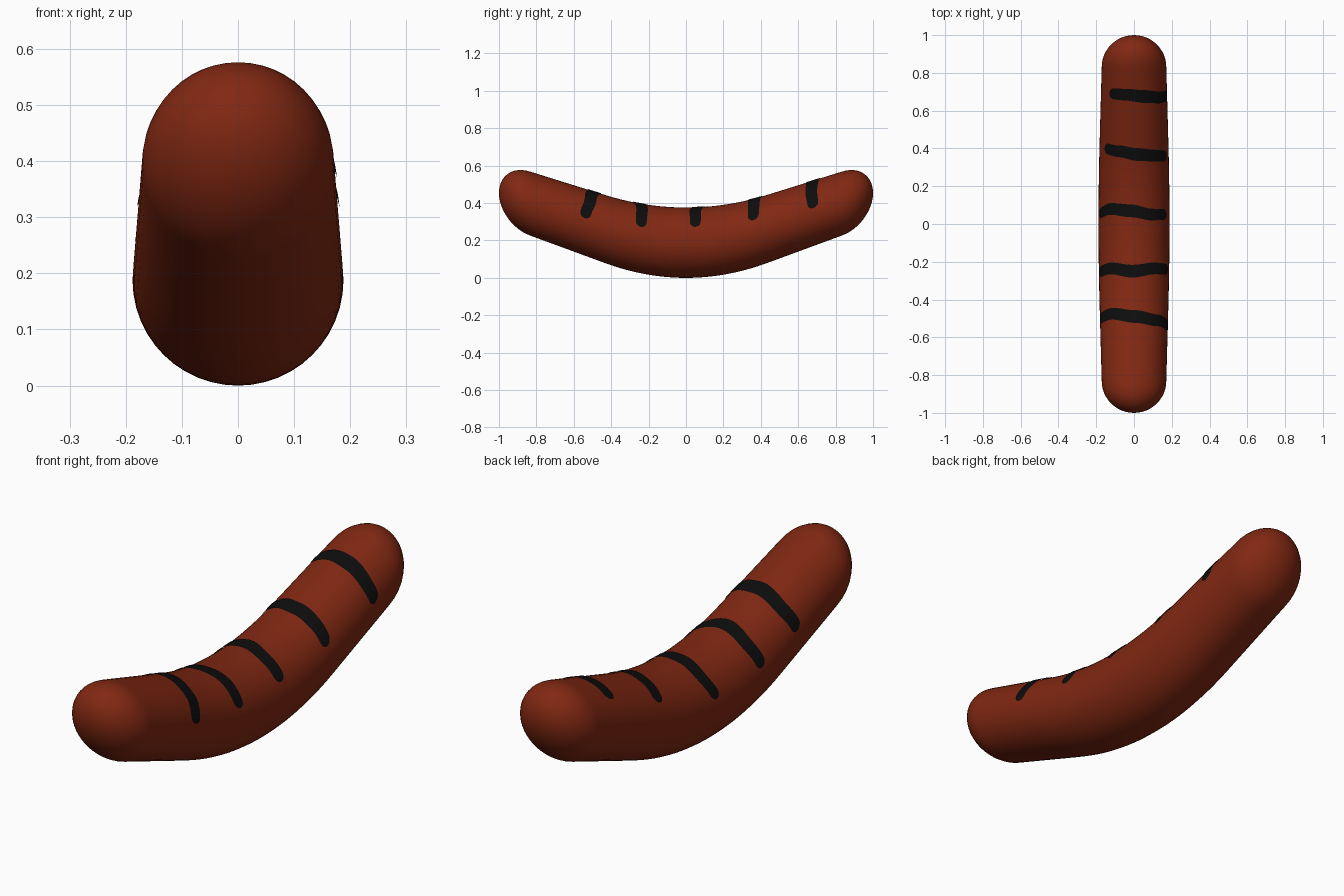
import bpy, bmesh, math

if "Cube" in bpy.data.objects:
    bpy.data.objects.remove(bpy.data.objects["Cube"])

END, CAP = 1.0, 0.83          # tip of the sausage and start of its round cap
R_MID, R_END = 0.188, 0.171   # radius at the middle and at the caps
SLOPE, BEND = 0.34, 0.436     # the ends rise straight, the middle is bent


def material(name, rgb):
    m = bpy.data.materials.new(name)
    m.diffuse_color = (*rgb, 1)
    m.use_nodes = True
    m.node_tree.nodes["Principled BSDF"].inputs["Base Color"].default_value = m.diffuse_color
    return m


def height(y):
    a = abs(y)
    rise = SLOPE * a * a / (2 * BEND) if a < BEND else SLOPE * (a - BEND / 2)
    return R_MID + rise


def radius(y):
    a = abs(y)
    if a < CAP:
        return R_MID + (R_END - R_MID) * (height(a) - R_MID) / (height(CAP) - R_MID)
    return R_END * math.sqrt(max(0, 1 - ((a - CAP) / (END - CAP)) ** 2))


def surface(y, angle, lift=0.0):
    """Point on the skin; angle is measured from the top towards +x."""
    r = radius(y) + lift
    return (r * math.sin(angle), y, height(y) + r * math.cos(angle))


def finish(bm, name, mat):
    bmesh.ops.recalc_face_normals(bm, faces=bm.faces)
    if sum(f.normal.z * f.calc_area() for f in bm.faces) < -1e-3:
        bmesh.ops.reverse_faces(bm, faces=bm.faces)
    for f in bm.faces:
        f.smooth = True
    me = bpy.data.meshes.new(name)
    bm.to_mesh(me)
    bm.free()
    me.materials.append(mat)
    ob = bpy.data.objects.new(name, me)
    bpy.context.collection.objects.link(ob)
    return ob


brown = material("grilled brown", (0.22, 0.021, 0.006))
black = material("char black", (0.004, 0.004, 0.004))

# Sausage: rings swept along y, closed with a point at each tip
SEG = 48
half = [CAP * i / 24 for i in range(25)]
half += [CAP + (END - CAP) * math.sin(math.pi / 2 * i / 12) for i in range(1, 12)]
ys = [-y for y in reversed(half[1:])] + half
bm = bmesh.new()
rings = [[bm.verts.new(surface(y, 2 * math.pi * k / SEG)) for k in range(SEG)] for y in ys]
for a, b in zip(rings, rings[1:]):
    for k in range(SEG):
        n = (k + 1) % SEG
        bm.faces.new((a[k], a[n], b[n], b[k]))
for ring, y in ((rings[0], -END), (rings[-1], END)):
    tip = bm.verts.new((0, y, height(y)))
    for k in range(SEG):
        bm.faces.new((ring[k], ring[(k + 1) % SEG], tip))
finish(bm, "sausage", brown)


# Grill marks: thin wavy strips with rounded ends, lying on the skin
def grill_mark(name, left, right, path):
    bm = bmesh.new()
    rows, n, across = [], 40, 4
    length = math.radians(right - left) * 0.18
    for i in range(n + 1):
        t = (1 - math.cos(math.pi * i / n)) / 2
        s = t * (len(path) - 1)
        k = min(int(s), len(path) - 2)
        u = s - k
        u = u * u * (3 - 2 * u)
        y = path[k] * (1 - u) + path[k + 1] * u
        w = 0.034 - 0.006 * abs(2 * t - 1)
        d = min(t, 1 - t) * length
        if d < w:
            w *= math.sqrt(max(0.004, 1 - (1 - d / w) ** 2))
        ang = math.radians(left + (right - left) * t)
        rows.append([bm.verts.new(surface(y + w * (2 * j / across - 1), ang, 0.003))
                     for j in range(across + 1)])
    for a, b in zip(rows, rows[1:]):
        for j in range(across):
            bm.faces.new((a[j], b[j], b[j + 1], a[j + 1]))
    finish(bm, name, black)


marks = [  # left angle, right angle, y positions from left to right
    (-78, 83, (-0.50, -0.475, -0.49, -0.51, -0.54)),
    (-76, 71, (-0.255, -0.235, -0.25, -0.235, -0.24)),
    (-74, 64, (0.055, 0.08, 0.07, 0.05, 0.05)),
    (-57, 68, (0.40, 0.385, 0.368, 0.362, 0.36)),
    (-47, 81, (0.69, 0.685, 0.675, 0.67, 0.68)),
]
for i, (left, right, path) in enumerate(marks, 1):
    grill_mark(f"grill_mark_{i}", left, right, path)
